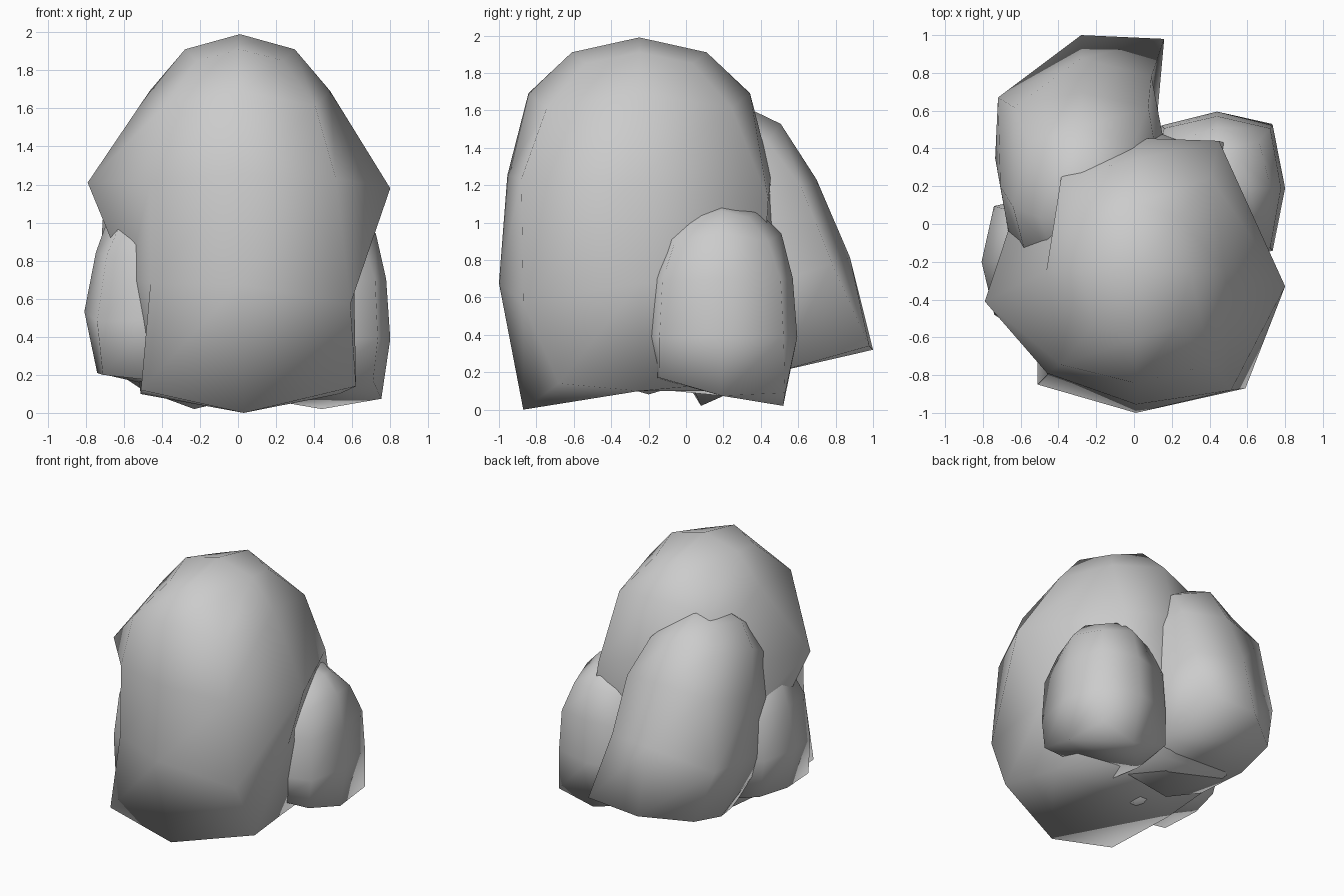
import bpy, bmesh
from math import radians
from mathutils import Vector, Matrix

if "Cube" in bpy.data.objects:
    bpy.data.objects.remove(bpy.data.objects["Cube"])

# Shared boulder profile: height, radius at side middles, radius at corners, corner drop
PROFILE = [(0.05, 0.87, 0.88, -0.03),
           (0.34, 1.00, 0.88, 0.0),
           (0.63, 0.94, 0.84, 0.01),
           (0.85, 0.79, 0.66, 0.04),
           (0.96, 0.48, 0.38, 0.03)]
# Rounded-square section, counter-clockwise from the front
DIRS = [(0, -1), (1, -1), (1, 0), (1, 1), (0, 1), (-1, 1), (-1, 0), (-1, -1)]


def boulder(name, base, size, yaw=0, tilt_x=0, tilt_y=0, square=0.93, push=None):
    """Lofted boulder; size = half width, half depth, height. push moves (ring, side) corners."""
    mat = (Matrix.Translation(base) @ Matrix.Rotation(radians(tilt_x), 4, 'X')
           @ Matrix.Rotation(radians(tilt_y), 4, 'Y') @ Matrix.Rotation(radians(yaw), 4, 'Z'))
    rx, ry, h = size
    bm = bmesh.new()
    rings = []
    for k, (z, mid, corner, drop) in enumerate(PROFILE):
        ring = []
        for i, (dx, dy) in enumerate(DIRS):
            odd = i % 2
            r = corner * square if odd else mid
            zz = z - drop if odd else z
            if k == 0 and i == 0:
                zz = 0.0          # lowest tip of the base
            co = mat @ Vector((dx * r * rx, dy * r * ry, zz * h))
            if push and (k, i) in push:
                co = Vector(push[(k, i)])
            ring.append(bm.verts.new(co))
        rings.append(ring)
    top = bm.verts.new(mat @ Vector((0, 0, h)))
    for a, b in zip(rings, rings[1:]):
        for i in range(8):
            j = (i + 1) % 8
            bm.faces.new((a[i], a[j], b[j], b[i]))
    for i in range(8):
        bm.faces.new((rings[-1][i], rings[-1][(i + 1) % 8], top))
    bm.faces.new(rings[0][::-1])
    bmesh.ops.triangulate(bm, faces=[f for f in bm.faces if len(f.verts) > 4])
    bmesh.ops.recalc_face_normals(bm, faces=bm.faces[:])
    for f in bm.faces:
        f.smooth = True
    mesh = bpy.data.meshes.new(name)
    bm.to_mesh(mesh)
    bm.free()
    ob = bpy.data.objects.new(name, mesh)
    bpy.context.collection.objects.link(ob)
    return ob


# Tall main boulder with jutting side corners
boulder("main_boulder", (0.01, -0.25, 0.0), (0.60, 0.75, 1.99), square=1, push={
    (0, 0): (0.03, -0.87, 0.0),
    (0, 1): (0.62, -0.68, 0.14), (0, 7): (-0.51, -0.85, 0.12),
    (1, 1): (0.59, -0.87, 0.57), (1, 7): (-0.46, -0.80, 0.68),
    (1, 6): (-0.58, -0.33, 0.70), (2, 7): (-0.46, -0.79, 1.22),
    (2, 2): (0.80, -0.33, 1.18), (2, 6): (-0.79, -0.41, 1.21),
    (2, 3): (0.45, 0.44, 1.12), (2, 5): (-0.33, 0.32, 1.2)})

# Small boulder on the right
boulder("right_boulder", (0.44, 0.19, 0.02), (0.36, 0.405, 1.085), yaw=180, push={
    (0, 0): (0.44, 0.52, 0.02), (0, 7): (0.73, 0.53, 0.09),
    (0, 5): (0.71, -0.14, 0.17), (0, 4): (0.44, -0.16, 0.17)})

# Large boulder leaning against the back, one lower corner cut away
boulder("back_boulder", (-0.28, 0.52, 0.13), (0.455, 0.56, 1.56), yaw=180, tilt_x=19, push={
    (0, 0): (-0.28, 1.0, 0.32), (0, 7): (0.16, 0.98, 0.34),
    (0, 1): (-0.60, 0.76, 0.27), (1, 1): (-0.72, 0.67, 0.65),
    (0, 2): (-0.62, 0.45, 0.20), (0, 3): (-0.50, 0.15, 0.12),
    (0, 4): (-0.23, 0.08, 0.02)})

# Small boulder on the left, narrowing towards its outer foot
boulder("left_boulder", (-0.49, -0.20, 0.12), (0.36, 0.365, 1.09), yaw=90, tilt_y=7, push={
    (0, 4): (-0.74, -0.20, 0.21), (0, 3): (-0.68, 0.06, 0.22),
    (0, 5): (-0.71, -0.50, 0.20), (1, 5): (-0.74, -0.48, 0.48)})
